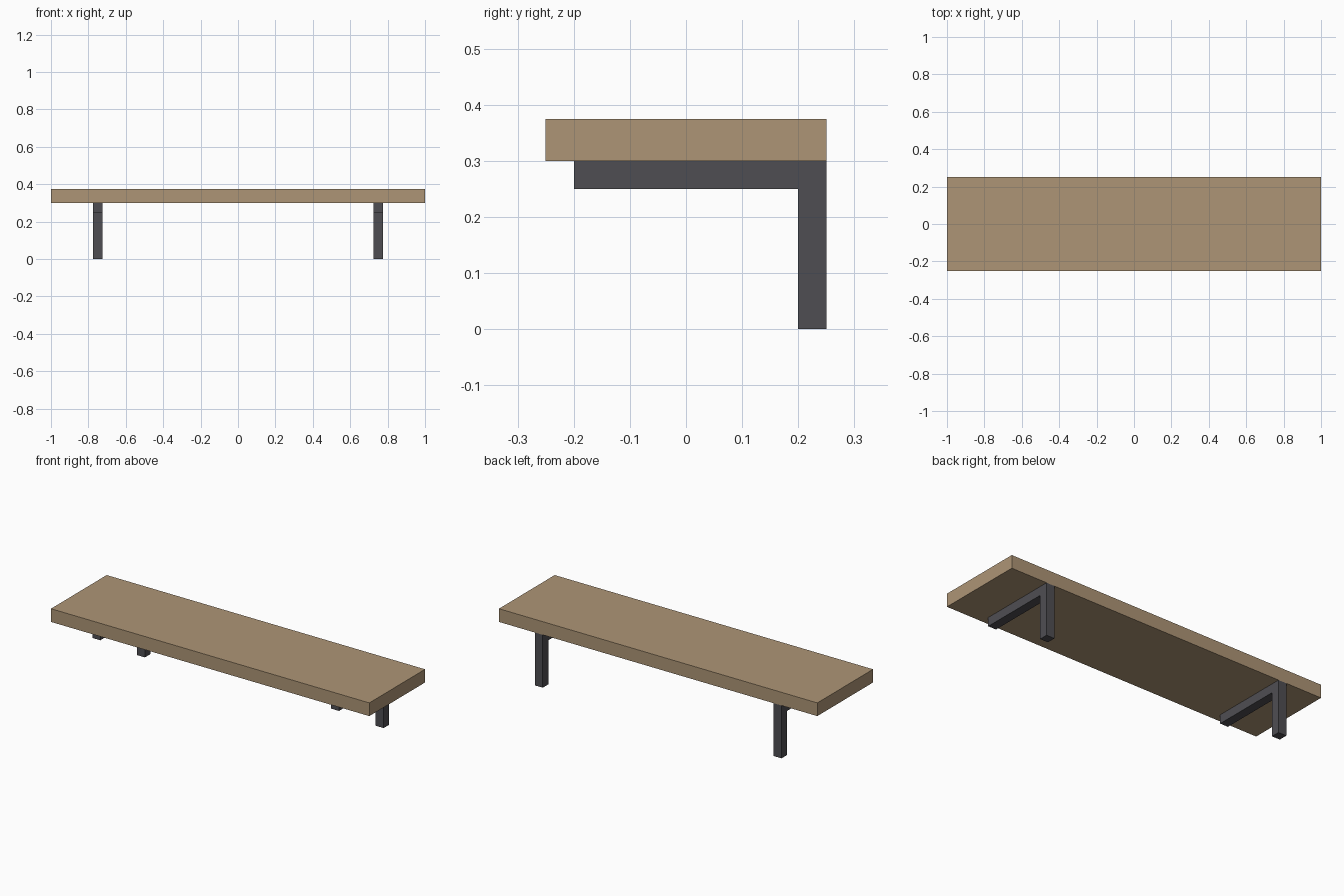
import bpy
import bmesh

cube = bpy.data.objects.get("Cube")
if cube:
    bpy.data.objects.remove(cube, do_unlink=True)


def material(name, rgb):
    mat = bpy.data.materials.new(name)
    mat.use_nodes = True
    mat.diffuse_color = (*rgb, 1)
    mat.node_tree.nodes["Principled BSDF"].inputs["Base Color"].default_value = (*rgb, 1)
    return mat


def extrude_profile(name, profile, x_min, x_max, mat):
    """Extrude a side profile of (y, z) points along x."""
    bm = bmesh.new()
    face = bm.faces.new([bm.verts.new((x_min, y, z)) for y, z in profile])
    result = bmesh.ops.extrude_face_region(bm, geom=[face])
    moved = [v for v in result["geom"] if isinstance(v, bmesh.types.BMVert)]
    bmesh.ops.translate(bm, verts=moved, vec=(x_max - x_min, 0, 0))
    bmesh.ops.recalc_face_normals(bm, faces=bm.faces)
    mesh = bpy.data.meshes.new(name)
    bm.to_mesh(mesh)
    bm.free()
    mesh.materials.append(mat)
    obj = bpy.data.objects.new(name, mesh)
    bpy.context.collection.objects.link(obj)
    return obj


wood = material("tan wood", (0.42, 0.30, 0.18))
metal = material("dark grey metal", (0.078, 0.076, 0.086))

depth, underside, top = 0.25, 0.30, 0.375
thickness = 0.05

# Shelf board
board = [(-depth, underside), (depth, underside), (depth, top), (-depth, top)]
extrude_profile("shelf_board", board, -1, 1, wood)

# L-shaped brackets: arm under the board, leg down the back
inner_y, arm_z, arm_front = depth - thickness, underside - thickness, -0.2
bracket = [(arm_front, underside), (arm_front, arm_z), (inner_y, arm_z),
           (inner_y, 0), (depth, 0), (depth, underside)]
for name, x in (("right_bracket", -0.75), ("left_bracket", 0.75)):
    extrude_profile(name, bracket, x - thickness / 2, x + thickness / 2, metal)
